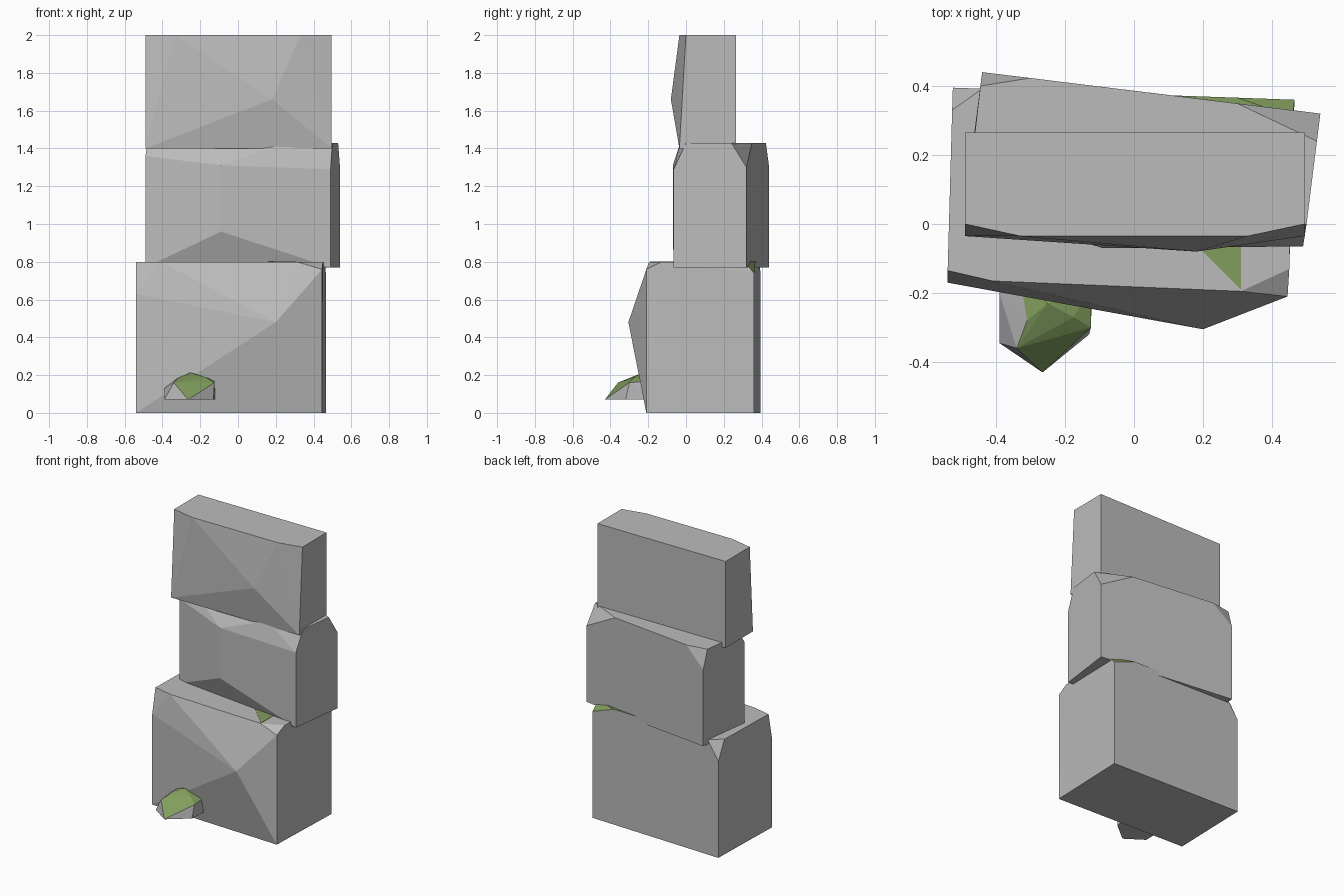
import bpy, bmesh
from mathutils import Vector

cube = bpy.data.objects.get("Cube")
if cube:
    bpy.data.objects.remove(cube, do_unlink=True)


def make_material(name, colour):
    mat = bpy.data.materials.new(name)
    mat.use_nodes = True
    mat.diffuse_color = colour
    mat.node_tree.nodes["Principled BSDF"].inputs["Base Color"].default_value = colour
    return mat


STONE = make_material("grey stone", (0.5, 0.5, 0.5, 1))
MOSS = make_material("green moss", (0.22, 0.34, 0.11, 1))


def faceted_stone(name, points, is_mossy=None):
    """Flat-faced convex stone through its corner points."""
    bm = bmesh.new()
    for p in points:
        bm.verts.new(p)
    result = bmesh.ops.convex_hull(bm, input=bm.verts[:])
    loose = {v for v in result["geom_interior"] + result["geom_unused"]
             if isinstance(v, bmesh.types.BMVert)}
    bmesh.ops.delete(bm, geom=list(loose), context="VERTS")
    bmesh.ops.dissolve_limit(bm, angle_limit=0.01, verts=bm.verts[:], edges=bm.edges[:])
    bmesh.ops.recalc_face_normals(bm, faces=bm.faces[:])
    for f in bm.faces:
        if is_mossy and is_mossy(f.normal, f.calc_center_median()):
            f.material_index = 1
    mesh = bpy.data.meshes.new(name)
    bm.to_mesh(mesh)
    bm.free()
    mesh.materials.append(STONE)
    mesh.materials.append(MOSS)
    obj = bpy.data.objects.new(name, mesh)
    bpy.context.collection.objects.link(obj)
    return obj


def moss_plate(name, outline, z):
    points = [(x, y, z + h) for x, y in outline for h in (-0.004, 0.002)]
    return faceted_stone(name, points, lambda n, c: True)


# Bottom block: bulging front, clipped upper corners, mossy back corner
faceted_stone("bottom_block", [
    (-0.54, -0.17, 0), (0.445, -0.21, 0), (0.465, 0.36, 0), (-0.525, 0.395, 0),
    (-0.54, -0.17, 0.63), (-0.54, -0.135, 0.8), (-0.41, -0.165, 0.8),
    (0.2, -0.305, 0.48),
    (0.31, -0.195, 0.8), (0.445, -0.21, 0.76), (0.45, -0.13, 0.8),
    (0.465, 0.36, 0.74), (0.46, 0.31, 0.8), (0.3, 0.366, 0.8),
    (-0.525, 0.395, 0.67), (-0.527, 0.33, 0.8), (-0.44, 0.392, 0.8),
], lambda n, c: n.z > 0.3 and c.x > 0.3 and c.y > 0.3)

# Middle block: turned slightly, two bulge points on the front
faceted_stone("middle_block", [
    (-0.49, 0.055, 0.77), (0.49, -0.065, 0.77), (0.54, 0.32, 0.77), (-0.44, 0.44, 0.77),
    (-0.49, 0.055, 1.36), (-0.48, 0.1, 1.43), (-0.36, 0.05, 1.43),
    (-0.09, -0.07, 1.31), (-0.09, -0.07, 0.96),
    (0.25, -0.03, 1.43), (0.49, -0.065, 1.29), (0.5, 0.0, 1.43),
    (0.54, 0.32, 1.3), (0.53, 0.24, 1.43), (0.3, 0.349, 1.43),
    (-0.44, 0.44, 1.3), (-0.445, 0.4, 1.43), (-0.3, 0.423, 1.43),
])

# Top block: slimmer slab with one bulge point
faceted_stone("top_block", [
    (-0.49, -0.035, 1.4), (0.495, -0.035, 1.4), (0.495, 0.265, 1.4), (-0.49, 0.265, 1.4),
    (-0.49, 0.0, 2), (-0.33, -0.035, 2), (0.33, -0.035, 2), (0.495, 0.0, 2),
    (0.495, 0.265, 2), (-0.49, 0.265, 2), (0.18, -0.08, 1.66),
])

# Small mossy rock set into the front
faceted_stone("small_rock", [
    (-0.39, -0.15, 0.07), (-0.39, -0.345, 0.07), (-0.265, -0.43, 0.07),
    (-0.13, -0.32, 0.07), (-0.12, -0.15, 0.07),
    (-0.39, -0.2, 0.13), (-0.34, -0.36, 0.16), (-0.31, -0.28, 0.19),
    (-0.25, -0.23, 0.213), (-0.175, -0.27, 0.19), (-0.125, -0.3, 0.16),
    (-0.125, -0.18, 0.17), (-0.33, -0.15, 0.18),
], lambda n, c: abs(n.x) < 0.5 and n.z > 0.25)

# Moss patches on the bottom block's ledge
moss_plate("front_ledge_moss", [(0.31, -0.19), (0.31, -0.04), (0.16, -0.04)], 0.8)
moss_plate("back_ledge_moss", [(0.07, 0.373), (0.3, 0.366), (0.46, 0.31), (0.1, 0.33)], 0.8)
